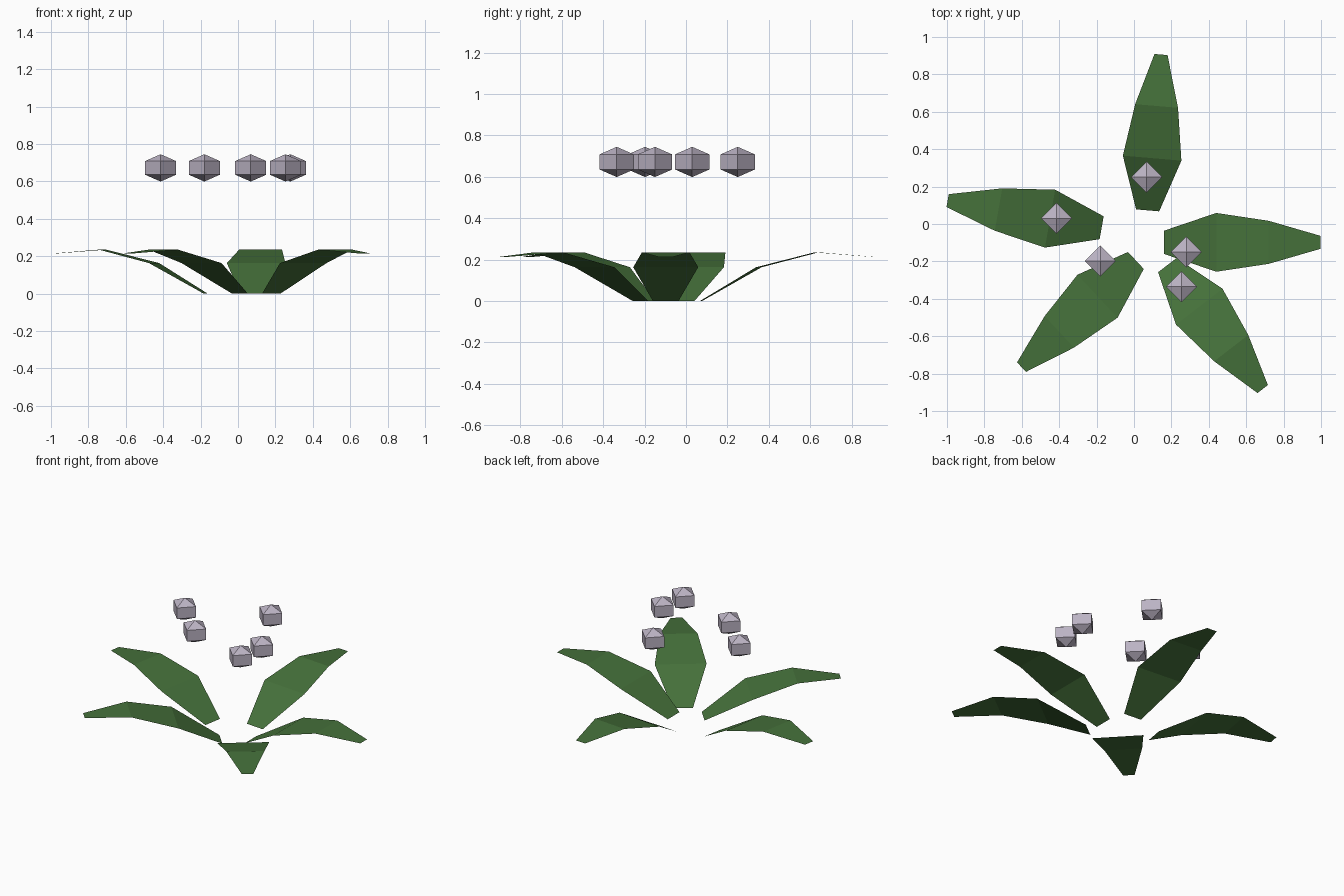
import bpy, bmesh, math
from mathutils import Matrix, Vector

if "Cube" in bpy.data.objects:
    bpy.data.objects.remove(bpy.data.objects["Cube"])


def material(name, rgb):
    m = bpy.data.materials.new(name)
    m.diffuse_color = (*rgb, 1.0)
    m.use_nodes = True
    m.node_tree.nodes["Principled BSDF"].inputs["Base Color"].default_value = m.diffuse_color
    return m


GREEN = material("leaf green", (0.06, 0.165, 0.043))
LILAC = material("pale lilac", (0.50, 0.45, 0.55))


def add_object(name, bm, mat):
    me = bpy.data.meshes.new(name)
    bm.to_mesh(me)
    bm.free()
    me.materials.append(mat)
    ob = bpy.data.objects.new(name, me)
    bpy.context.collection.objects.link(ob)
    return ob


# Leaf profile: distance along leaf, half width, height
PROFILE = [(0.0, 0.062, 0.0), (0.28, 0.157, 0.163), (0.56, 0.115, 0.235), (0.836, 0.035, 0.213)]


def leaf(name, x, y, degrees):
    bm = bmesh.new()
    place = Matrix.Translation((x, y, 0)) @ Matrix.Rotation(math.radians(degrees), 4, 'Z')
    rows = [[bm.verts.new(place @ Vector((d, s * w, z))) for s in (-1, 1)] for d, w, z in PROFILE]
    for a, b in zip(rows, rows[1:]):
        bm.faces.new((a[0], b[0], b[1], a[1]))
    return add_object(name, bm, GREEN)


# Five thin leaves fanning outwards
leaf("leaf_right", 0.16, -0.098, 0)
leaf("leaf_back", 0.073, 0.073, 85.1)
leaf("leaf_left", -0.173, -0.02, 170)
leaf("leaf_front_left", 0.01, -0.195, 223)
leaf("leaf_front_right", 0.178, -0.22, -52.4)

# Five faceted floating blooms: four-sided spheres, slightly flattened
BLOOMS = [(0.068, 0.25), (-0.414, 0.03), (-0.18, -0.198), (0.28, -0.15), (0.254, -0.335)]
for i, (x, y) in enumerate(BLOOMS, 1):
    bm = bmesh.new()
    bmesh.ops.create_uvsphere(bm, u_segments=4, v_segments=3, radius=1.0)
    r = 0.083 / math.sin(math.pi / 3)
    bmesh.ops.scale(bm, vec=(r, r, 0.073), verts=bm.verts)
    bmesh.ops.translate(bm, vec=(x, y, 0.672), verts=bm.verts)
    add_object(f"bloom_{i}", bm, LILAC)
